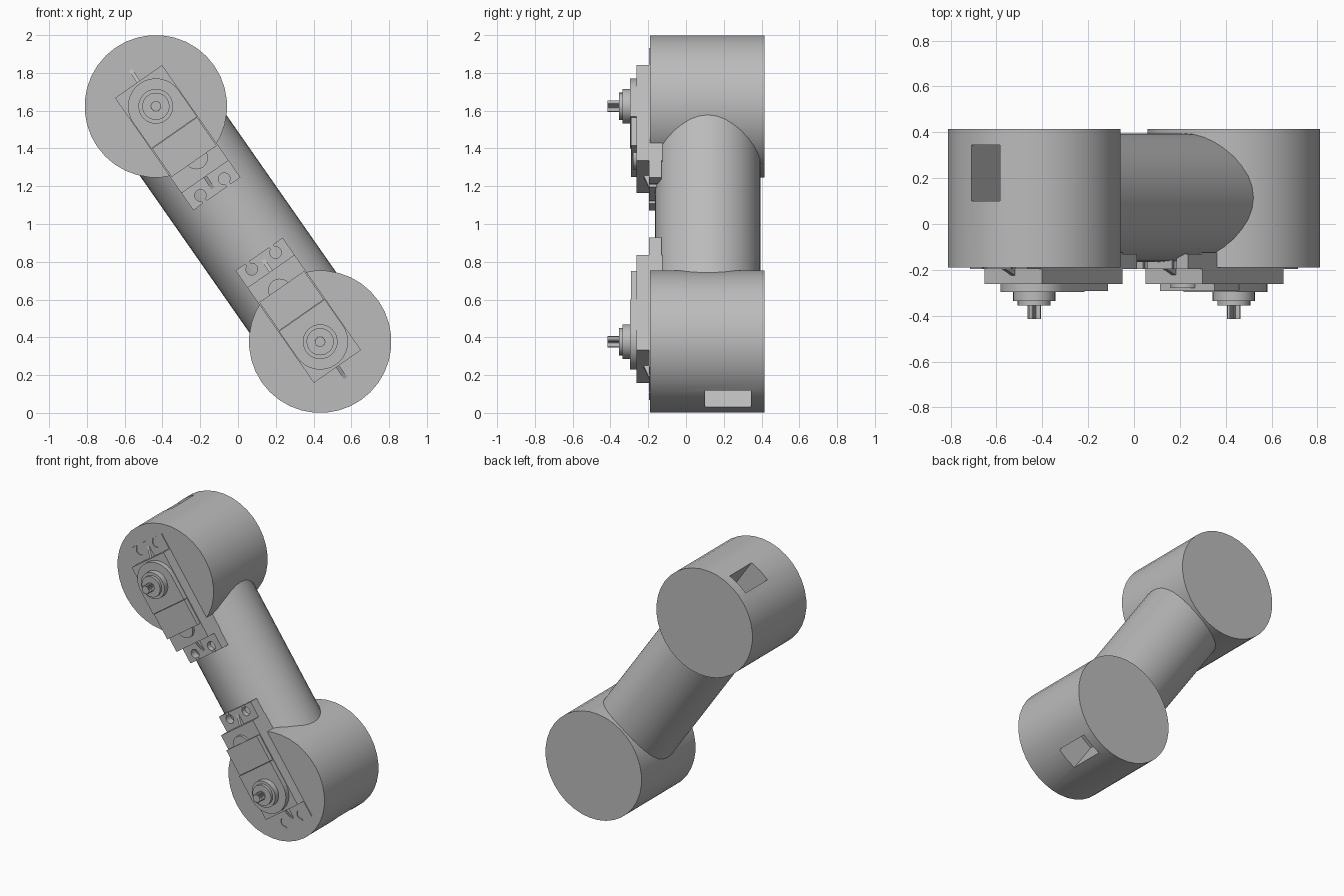
import bpy, bmesh, math
from mathutils import Matrix, Vector

if "Cube" in bpy.data.objects:
    bpy.data.objects.remove(bpy.data.objects["Cube"], do_unlink=True)

grey = bpy.data.materials.new("plain grey")
grey.use_nodes = True
grey.diffuse_color = (0.5, 0.5, 0.5, 1)
grey.node_tree.nodes["Principled BSDF"].inputs["Base Color"].default_value = (0.5, 0.5, 0.5, 1)

# Joint frames: u runs towards the other joint, v across, w out of the front
UPPER = Vector((-0.435, 0, 1.623))
LOWER = Vector((0.435, 0, 0.377))


def joint_frame(here, other):
    u = (other - here).normalized()
    w = Vector((0, -1, 0))
    v = w.cross(u)
    frame = Matrix((u, v, w)).transposed().to_4x4()
    frame.translation = here
    return frame


def add_box(bm, u0, u1, v0, v1, w0, w1):
    size = Matrix.Diagonal((u1 - u0, v1 - v0, w1 - w0, 1))
    place = Matrix.Translation(((u0 + u1) / 2, (v0 + v1) / 2, (w0 + w1) / 2))
    bmesh.ops.create_cube(bm, size=1, matrix=place @ size)


def add_cylinder(bm, r, w0, w1, u=0, v=0, sides=32):
    bmesh.ops.create_cone(bm, cap_ends=True, segments=sides, radius1=r, radius2=r,
                          depth=w1 - w0, matrix=Matrix.Translation((u, v, (w0 + w1) / 2)))


def add_prism(bm, outline, extrude):
    face = bm.faces.new([bm.verts.new(p) for p in outline])
    new = bmesh.ops.extrude_face_region(bm, geom=[face])["geom"]
    bmesh.ops.translate(bm, vec=extrude, verts=[g for g in new if isinstance(g, bmesh.types.BMVert)])
    bmesh.ops.recalc_face_normals(bm, faces=bm.faces)


def finish(name, bm, frame):
    mesh = bpy.data.meshes.new(name)
    bm.transform(frame)
    bm.to_mesh(mesh)
    bm.free()
    mesh.materials.append(grey)
    obj = bpy.data.objects.new(name, mesh)
    bpy.context.collection.objects.link(obj)
    return obj


def smooth(obj):
    bpy.ops.object.select_all(action="DESELECT")
    obj.select_set(True)
    bpy.context.view_layer.objects.active = obj
    bpy.ops.object.shade_smooth_by_angle(angle=math.radians(30))


def cut(obj, cutter):
    cutter.hide_render = True
    mod = obj.modifiers.new("cut", "BOOLEAN")
    mod.operation = "DIFFERENCE"
    mod.solver = "EXACT"
    mod.object = cutter
    bpy.context.view_layer.objects.active = obj
    bpy.ops.object.modifier_apply(modifier=mod.name)
    bpy.data.objects.remove(cutter, do_unlink=True)


def build_joint(side, frame):
    # Drum with a cable pocket in the wall facing away from the arm
    bm = bmesh.new()
    add_cylinder(bm, 0.377, -0.415, 0.19, sides=36)
    drum = finish(side + "_drum", bm, frame)
    bm = bmesh.new()
    add_box(bm, -0.5, -0.13, -0.076, 0.076, -0.345, -0.1)
    cut(drum, finish(side + "_pocket_cutter", bm, frame))
    smooth(drum)

    # Motor mounting ears with slotted screw holes
    for end, u0, u1, hole, lip in (("outer", -0.27, -0.16, -0.23, -0.29),
                                   ("inner", 0.45, 0.565, 0.522, 0.59)):
        bm = bmesh.new()
        add_box(bm, u0, u1, -0.152, 0.152, 0.13, 0.196)
        ear = finish(f"{side}_{end}_ear", bm, frame)
        for v in (-0.077, 0.077):
            bm = bmesh.new()
            add_cylinder(bm, 0.031, 0.1, 0.25, hole, v, 20)
            cut(ear, finish("hole_cutter", bm, frame))
            bm = bmesh.new()
            add_box(bm, min(hole, lip), max(hole, lip), v - 0.012, v + 0.012, 0.1, 0.25)
            cut(ear, finish("slot_cutter", bm, frame))
        smooth(ear)

        # Wedge rib that stiffens the ear
        root, tip = (u1, u0 + 0.02) if end == "outer" else (u0, u1 - 0.02)
        bm = bmesh.new()
        add_prism(bm, [(root, -0.01, 0.19), (tip, -0.01, 0.19), (root, -0.01, 0.225)], (0, 0.02, 0))
        finish(f"{side}_{end}_ear_rib", bm, frame)

    # Motor case
    bm = bmesh.new()
    add_box(bm, -0.16, 0.455, -0.152, 0.152, 0.125, 0.262)
    finish(side + "_motor_case", bm, frame)

    # Gear cover: rounded around the shaft, straight towards the arm
    bm = bmesh.new()
    arc = [math.radians(90 + 180 * i / 16) for i in range(17)]
    outline = [(0.148 * math.cos(a), 0.148 * math.sin(a), 0.25) for a in arc]
    add_prism(bm, outline + [(0.17, -0.148, 0.25), (0.17, 0.148, 0.25)], (0, 0, 0.046))
    smooth(finish(side + "_gear_cover", bm, frame))
    bm = bmesh.new()
    add_box(bm, 0.172, 0.355, -0.145, 0.145, 0.25, 0.292)
    finish(side + "_label_block", bm, frame)
    bm = bmesh.new()
    add_cylinder(bm, 0.062, 0.25, 0.28, 0.345, 0.02)
    smooth(finish(side + "_case_boss", bm, frame))

    # Output bearing steps and splined shaft
    bm = bmesh.new()
    add_cylinder(bm, 0.092, 0.29, 0.335)
    add_cylinder(bm, 0.072, 0.33, 0.355)
    smooth(finish(side + "_bearing", bm, frame))
    bm = bmesh.new()
    teeth = [(0.03 if i % 2 else 0.025, math.tau * i / 40) for i in range(40)]
    add_prism(bm, [(r * math.cos(a), r * math.sin(a), 0.35) for r, a in teeth], (0, 0, 0.065))
    finish(side + "_shaft", bm, frame)


upper_frame = joint_frame(UPPER, LOWER)
build_joint("upper", upper_frame)
build_joint("lower", joint_frame(LOWER, UPPER))

# Round arm between the two drums
length = (LOWER - UPPER).length
bm = bmesh.new()
place = Matrix.Translation((length / 2, 0, -0.115)) @ Matrix.Rotation(math.pi / 2, 4, "Y")
bmesh.ops.create_cone(bm, cap_ends=True, segments=36, radius1=0.28, radius2=0.28,
                      depth=length - 0.1, matrix=place)
smooth(finish("arm_tube", bm, upper_frame))
